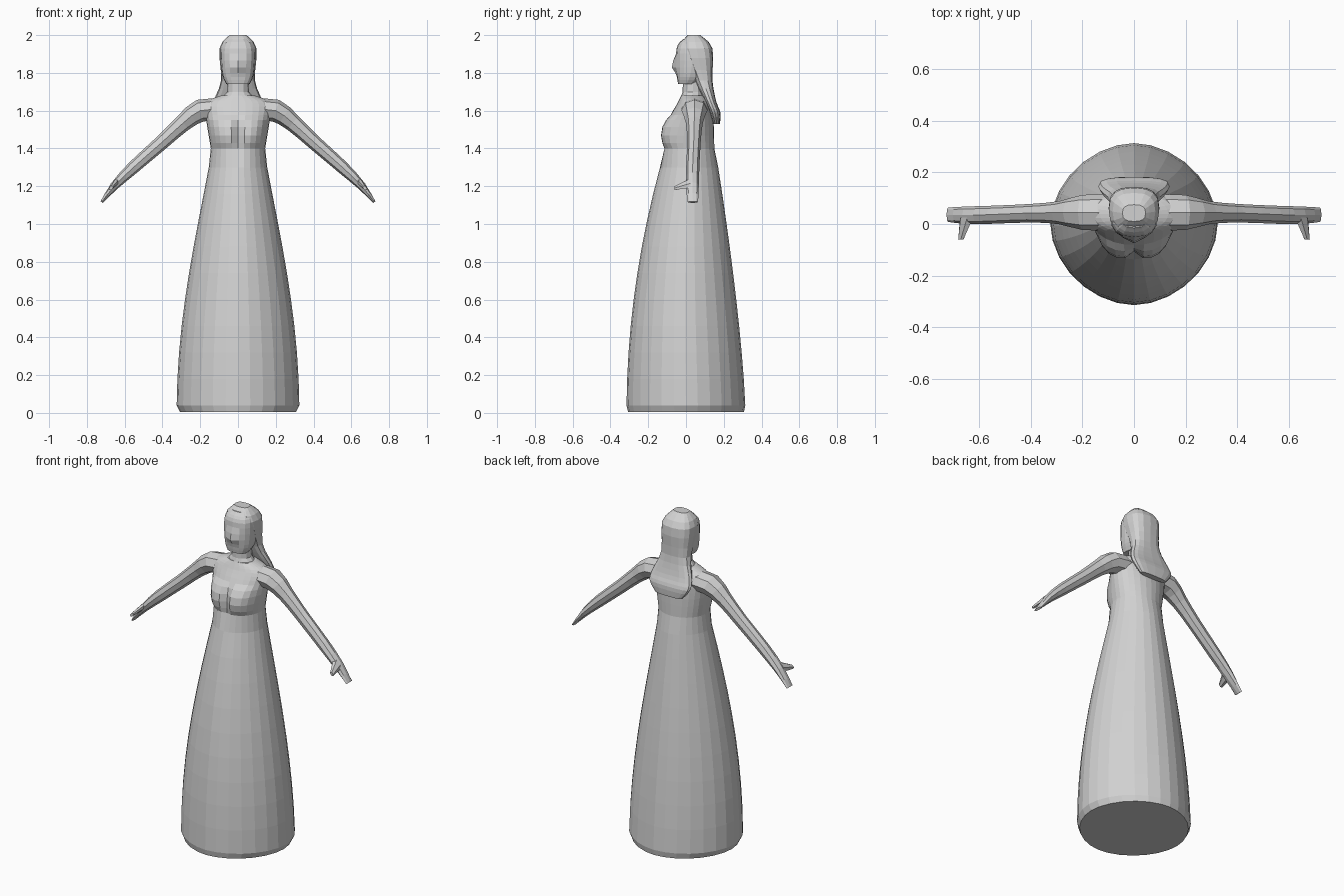
import bpy, bmesh, math
from mathutils import Vector

default_cube = bpy.data.objects.get("Cube")
if default_cube:
    bpy.data.objects.remove(default_cube)

grey = (0.64, 0.64, 0.64, 1)
material = bpy.data.materials.new("plain grey")
material.use_nodes = True
material.diffuse_color = grey
material.node_tree.nodes["Principled BSDF"].inputs["Base Color"].default_value = grey


def skin(name, rings, mirrored=False):
    """Join closed rings of points into a capped, flat shaded surface."""
    bm = bmesh.new()
    loops = [[bm.verts.new(point) for point in ring] for ring in rings]
    for lower, upper in zip(loops, loops[1:]):
        for i in range(len(lower)):
            bm.faces.new((lower[i - 1], lower[i], upper[i], upper[i - 1]))
    bm.faces.new(loops[0])
    bm.faces.new(loops[-1])
    bmesh.ops.recalc_face_normals(bm, faces=bm.faces)
    mesh = bpy.data.meshes.new(name)
    bm.to_mesh(mesh)
    bm.free()
    mesh.materials.append(material)
    obj = bpy.data.objects.new(name, mesh)
    bpy.context.collection.objects.link(obj)
    if mirrored:
        mirror = obj.modifiers.new("mirror", 'MIRROR')
        mirror.use_mirror_merge = False


def smooth_path(keys, steps):
    """Catmull-Rom curve through the keys, all their values blended together."""
    keys = [Vector(key) for key in keys]
    last = len(keys) - 1
    path = []
    for k in range(last):
        start, end = keys[k], keys[k + 1]
        leave = (end - keys[max(k - 1, 0)]) / 2
        arrive = (keys[min(k + 2, last)] - start) / 2
        for step in range(steps):
            t = step / steps
            ease = t * t * (3 - 2 * t)
            path.append(start.lerp(end, ease)
                        + leave * t * (1 - t) ** 2 - arrive * t * t * (1 - t))
    return path + [keys[last]]


def signed_power(value, power):
    return math.copysign(abs(value) ** power, value)


def outline(z, half, front, back, sides, squareness=1.0, bulge=0.0, at=0.0, spread=0.065):
    """Level oval; the bulge pushes its front forward around x = at, on both sides."""
    middle, depth = (front + back) / 2, (back - front) / 2
    ring = []
    for i in range(sides):
        angle = math.tau * i / sides - math.pi / 2
        x = half * signed_power(math.cos(angle), squareness)
        y = middle + depth * signed_power(math.sin(angle), squareness)
        if y < middle:
            y -= bulge * math.exp(-((abs(x) - at) / spread) ** 4)
        ring.append((x, y, z))
    return ring


def limb(name, path, side, sides):
    """Mirrored tube along points that carry a thickness and a width."""
    side = Vector(side).normalized()
    centres = [Vector(key[:3]) for key in path]
    last = len(path) - 1
    rings = []
    for k, centre in enumerate(centres):
        along = centres[min(k + 1, last)] - centres[max(k - 1, 0)]
        up = along.cross(side).normalized()
        thickness, width = path[k][3:]
        angles = [math.tau * i / sides for i in range(sides)]
        rings.append([centre + up * thickness * math.sin(angle)
                      + side * width * math.cos(angle) for angle in angles])
    skin(name, rings, mirrored=True)


# Skirt: hem turned in at the floor, tapering to the waist
hem, waist, waist_height, hem_height = 0.325, 0.138, 1.4, 0.04
floor_radius, hem_depth = 0.307, 0.315
skirt_levels = 10


def skirt(z):
    flare = math.cos(math.pi / 2 * z / waist_height) ** 1.1
    half = waist + (hem - waist) * flare
    front = 0.105 * z ** 2 - hem_depth
    back = hem_depth - 0.1 * z ** 1.4
    return outline(z, half, front, back, sides=28, squareness=1.07)


dress = [outline(0.006, floor_radius, -floor_radius, floor_radius, sides=28, squareness=1.07)]
for k in range(skirt_levels):
    dress.append(skirt(hem_height + (1.3 - hem_height) * k / (skirt_levels - 1)))

# Bodice and shoulders: height, half width, front, back
bodice = [(1.4, 0.144, -0.105, 0.15), (1.55, 0.168, -0.09, 0.145),
          (1.64, 0.175, -0.045, 0.125), (1.68, 0.09, -0.025, 0.1)]
for row in smooth_path(bodice, steps=4):
    fullness = max(0, 1 - ((row[0] - 1.48) / 0.1) ** 2)
    dress.append(outline(*row, sides=28, bulge=0.043 * fullness, at=0.078))
skin("dress", dress)

# Neck, flaring into the shoulders
neck = [(1.65, 0.1, -0.035, 0.1), (1.7, 0.058, -0.018, 0.09), (1.8, 0.052, -0.015, 0.09)]
skin("neck", [outline(*row, sides=12) for row in neck])

# Head, with the nose as a bulge down the middle of the face
head = [(1.742, 0.062, -0.042, 0.05), (1.8, 0.085, -0.05, 0.1),
        (1.93, 0.09, -0.05, 0.13), (1.98, 0.055, -0.015, 0.1)]
face = []
for row in smooth_path(head, steps=4):
    nose = max(0, 1 - abs(row[0] - 1.84) / 0.05)
    face.append(outline(*row, sides=16, squareness=0.75, bulge=0.03 * nose, spread=0.04))
skin("head", face)

# Hair: cap swept back and spreading out behind the shoulders
hair = [(1.53, 0.09, 0.145, 0.18), (1.59, 0.135, 0.125, 0.182), (1.65, 0.13, 0.1, 0.16),
        (1.76, 0.09, 0.045, 0.14), (1.93, 0.098, -0.03, 0.14), (2, 0.045, 0.01, 0.075)]
skin("hair", [outline(*row, sides=16, squareness=0.75) for row in smooth_path(hair, steps=3)])

# Arms ending in flat hands: centre, thickness, width
arm = [(0.09, 0.045, 1.605, 0.055, 0.07), (0.2, 0.045, 1.6, 0.06, 0.068),
       (0.29, 0.044, 1.535, 0.046, 0.045), (0.4, 0.042, 1.435, 0.039, 0.036),
       (0.55, 0.036, 1.303, 0.034, 0.035), (0.65, 0.034, 1.206, 0.023, 0.034),
       (0.722, 0.036, 1.116, 0.007, 0.028)]
limb("arm", smooth_path(arm, steps=2), side=(0, 1, 0), sides=8)

# Thumbs pointing forward
thumb = [(0.65, 0.025, 1.218, 0.017, 0.036), (0.672, -0.06, 1.19, 0.009, 0.014)]
limb("thumb", smooth_path(thumb, steps=3), side=(1, 0, -1), sides=6)
